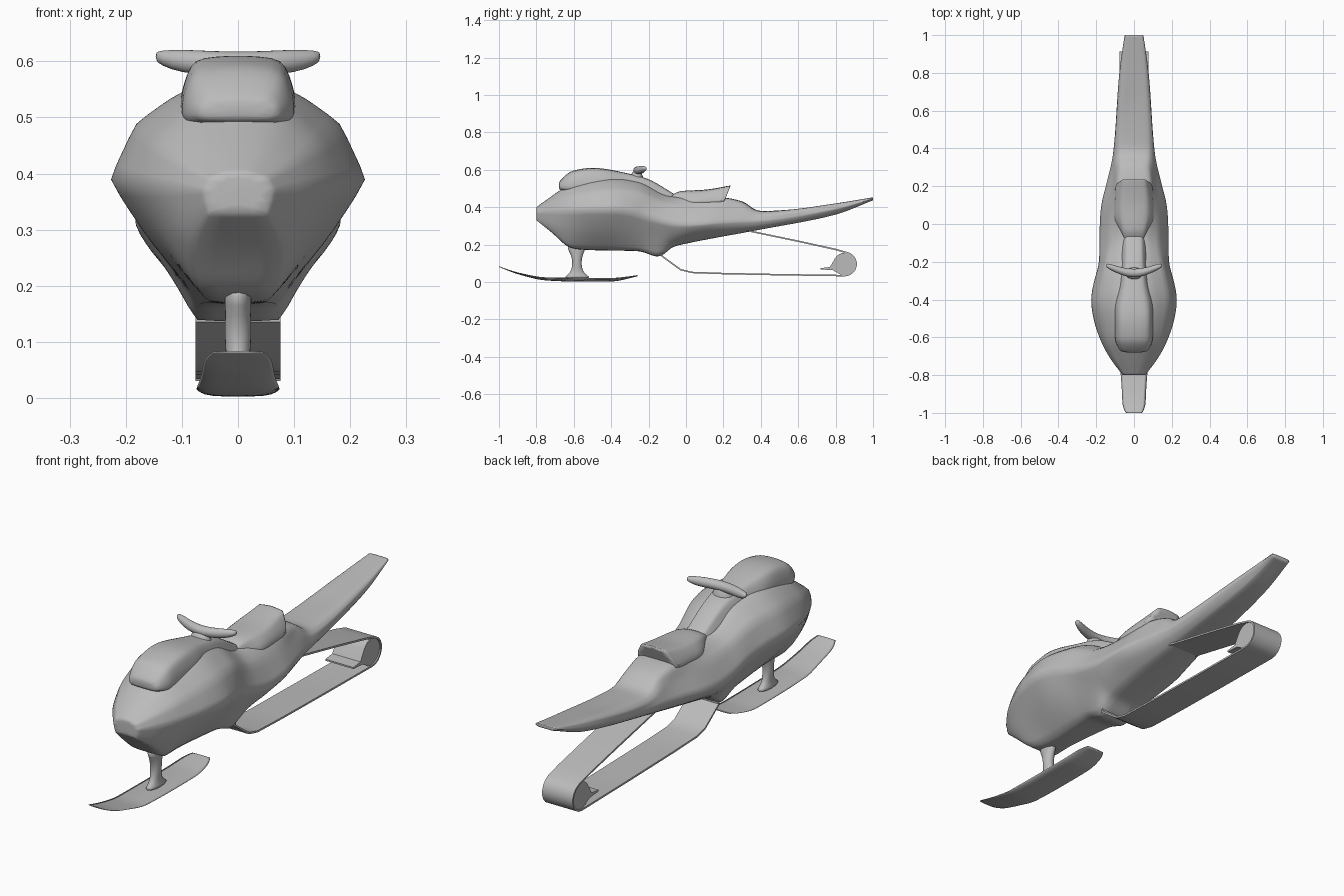
import bpy, bmesh, math

if "Cube" in bpy.data.objects:
    bpy.data.objects.remove(bpy.data.objects["Cube"], do_unlink=True)

grey = bpy.data.materials.new("plain grey")
grey.use_nodes = True
grey.diffuse_color = (0.5, 0.5, 0.5, 1)
grey.node_tree.nodes["Principled BSDF"].inputs["Base Color"].default_value = grey.diffuse_color


def slope(keys, i, c):
    """Monotone tangent of column c at key i."""
    if i == 0 or i == len(keys) - 1:
        j = max(i, 1)
        return (keys[j][c] - keys[j - 1][c]) / (keys[j][0] - keys[j - 1][0])
    a = (keys[i][c] - keys[i - 1][c]) / (keys[i][0] - keys[i - 1][0])
    b = (keys[i + 1][c] - keys[i][c]) / (keys[i + 1][0] - keys[i][0])
    return 0 if a * b <= 0 else 2 * a * b / (a + b)


def sample(keys, t, c):
    """Smooth value of column c at position t."""
    t = min(max(t, keys[0][0]), keys[-1][0])
    i = 0
    while i < len(keys) - 2 and t > keys[i + 1][0]:
        i += 1
    p, q = keys[i], keys[i + 1]
    h = q[0] - p[0]
    u = (t - p[0]) / h
    v = 1 - u
    return (p[c] * (1 + 2 * u) * v * v + q[c] * (3 - 2 * u) * u * u
            + h * u * v * (slope(keys, i, c) * v - slope(keys, i + 1, c) * u))


def skin(name, rings, creases=None, cap_crease=0.0, levels=2):
    """Join equal rings of points into a closed, smoothed object."""
    bm = bmesh.new()
    layer = bm.edges.layers.float.new("crease_edge")
    rows = [[bm.verts.new(p) for p in ring] for ring in rings]
    n = len(rows[0])
    for a, b in zip(rows, rows[1:]):
        for i in range(n):
            j = (i + 1) % n
            bm.faces.new((a[i], a[j], b[j], b[i]))
        for i, value in (creases or {}).items():
            bm.edges.get((a[i], b[i]))[layer] = value
    for row in (rows[0], rows[-1]):
        bm.faces.new(row)
        for i in range(n):
            bm.edges.get((row[i], row[i - 1]))[layer] = cap_crease
    bmesh.ops.recalc_face_normals(bm, faces=bm.faces)
    mesh = bpy.data.meshes.new(name)
    bm.to_mesh(mesh)
    bm.free()
    mesh.materials.append(grey)
    obj = bpy.data.objects.new(name, mesh)
    bpy.context.collection.objects.link(obj)
    for poly in mesh.polygons:
        poly.use_smooth = True
    if levels:
        mod = obj.modifiers.new("smooth", "SUBSURF")
        mod.levels = mod.render_levels = levels
    return obj


def loft(name, rails, count, crease, cap_crease=0.8):
    """Mirrored loft along y through rails of (y, x, z); the last rail is the centre line."""
    start, end = rails[0][0][0], rails[0][-1][0]
    rings = []
    for k in range(count + 1):
        y = start + (end - start) * k / count
        half = [(sample(r, y, 1), y, sample(r, y, 2)) for r in rails]
        rings.append(half + [(-x, y, z) for x, y, z in reversed(half[:-1])])
    n = len(rings[0])
    creases = {}
    for i, value in enumerate(crease):
        creases[i] = creases[n - 1 - i] = value
    return skin(name, rings, creases, cap_crease)


def tube(name, rings, axis):
    """Elliptical rings of (x, y, z, radius_a, radius_b) stacked along x or z."""
    out = []
    for x, y, z, ra, rb in rings:
        ring = []
        for k in range(12):
            c, s = ra * math.cos(k * math.pi / 6), rb * math.sin(k * math.pi / 6)
            ring.append((x, y + c, z + s) if axis == "x" else (x + c, y + s, z))
        out.append(ring)
    return skin(name, out, levels=1)


# Hull and long tail
keel = [(-.8, .05, .33), (-.7, .08, .25), (-.62, .065, .18), (-.5, .05, .17), (-.25, .07, .165),
        (-.14, .075, .13), (-.08, .075, .185), (0, .075, .205), (.37, .065, .275), (.8, .05, .36), (1, .035, .437)]
chine = [(-.8, .055, .345), (-.7, .11, .29), (-.58, .135, .27), (-.4, .155, .27), (-.2, .125, .24),
         (-.08, .14, .235), (.05, .155, .265), (.37, .1, .295), (.8, .068, .375), (1, .045, .44)]
beam = [(-.8, .06, .37), (-.7, .135, .38), (-.6, .185, .385), (-.5, .217, .39), (-.4, .23, .39),
        (-.3, .213, .38), (-.2, .187, .345), (0, .183, .305), (.1, .175, .31), (.2, .15, .32),
        (.38, .11, .325), (.8, .078, .39), (1, .05, .445)]
shoulder = [(-.8, .05, .39), (-.7, .115, .43), (-.6, .155, .46), (-.4, .183, .49), (-.28, .165, .485),
            (-.1, .13, .42), (.1, .125, .395), (.3, .1, .39), (.38, .1, .355), (.8, .073, .41), (1, .047, .45)]
deck = [(-.8, .02, .4), (-.7, .06, .465), (-.6, .085, .52), (-.4, .1, .55), (-.25, .08, .53),
        (-.08, .07, .455), (.2, .09, .45), (.32, .075, .42), (.38, .08, .375), (.8, .06, .42), (1, .04, .452)]
spine = [(-.8, 0, .4), (-.7, 0, .475), (-.6, 0, .54), (-.4, 0, .57), (-.25, 0, .545), (-.08, 0, .46),
         (.2, 0, .452), (.32, 0, .427), (.38, 0, .38), (.6, 0, .39), (.8, 0, .42), (1, 0, .453)]
loft("hull", [keel, chine, beam, shoulder, deck, spine], 45, (.6, .1, .65, .5, .3))

# Raised hood pod running back into the tank neck
pod_base = [(-.68, .065, .495), (-.62, .1, .48), (-.45, .105, .49), (-.3, .08, .5), (-.2, .075, .48), (-.06, .06, .43)]
pod_side = [(-.68, .07, .515), (-.62, .1, .535), (-.45, .103, .55), (-.3, .07, .545), (-.2, .06, .515), (-.06, .05, .45)]
pod_edge = [(-.68, .05, .53), (-.62, .078, .582), (-.5, .08, .605), (-.3, .05, .575), (-.2, .045, .545), (-.06, .04, .465)]
pod_top = [(-.68, 0, .535), (-.62, 0, .595), (-.5, 0, .613), (-.3, 0, .58), (-.22, 0, .56), (-.06, 0, .47)]
loft("hood_pod", [pod_base, pod_side, pod_edge, pod_top], 20, (.3, .1, .3), .3)

# Saddle with an undercut raised rear lip
seat_base = [(-.09, .05, .42), (.05, .11, .41), (.24, .105, .42)]
seat_side = [(-.09, .05, .44), (.05, .1, .45), (.24, .088, .465)]
seat_edge = [(-.09, .045, .455), (-.03, .06, .478), (.1, .07, .488), (.24, .06, .512)]
seat_top = [(-.09, 0, .46), (-.03, 0, .49), (.1, 0, .496), (.24, 0, .518)]
seat = loft("seat", [seat_base, seat_side, seat_edge, seat_top], 14, (.3, .2, .4))
for v in seat.data.vertices:
    if v.co.y > .2:
        v.co.y -= (.518 - v.co.z) * .4

# Handlebar and its stem
bar = [(.147, -.22, .609, .008, .007), (.138, -.222, .606, .015, .014), (.1, -.238, .6, .019, .022),
       (.05, -.255, .597, .022, .022)]
tube("handlebar", bar + [(0, -.262, .596, .024, .022)] + [(-r[0],) + r[1:] for r in reversed(bar)], "x")
tube("handlebar_stem", [(0, -.265, .53, .065, .05), (0, -.265, .565, .045, .035), (0, -.262, .6, .04, .02)], "z")

# Front ski: shallow keel, thin edges, upturned tip
ski_keel = [(-1, .03, .08), (-.9, .04, .042), (-.75, .055, .008), (-.6, .06, .002), (-.4, .055, .002), (-.26, .035, .03)]
ski_edge = [(-1, .045, .083), (-.97, .061, .07), (-.85, .068, .038), (-.75, .075, .02), (-.4, .076, .016),
            (-.3, .065, .028), (-.26, .045, .036)]
ski_top = [(-1, 0, .085), (-.9, 0, .052), (-.75, 0, .027), (-.4, 0, .024), (-.26, 0, .037)]
loft("front_ski", [ski_keel, ski_edge, ski_top], 24, (.2, .8))

# Ski strut, flared at both ends
tube("ski_strut", [(0, -.585, .2, .03, .06), (0, -.585, .165, .023, .043), (0, -.583, .13, .025, .027),
                   (0, -.583, .09, .024, .025), (0, -.583, .055, .02, .034), (0, -.583, .035, .024, .055),
                   (0, -.58, .018, .03, .085)], "z")


def extrude_x(name, outline, half, levels, cap_crease):
    """Extrude a (y, z) outline across x."""
    return skin(name, [[(x, y, z) for y, z in outline] for x in (-half, half)], {}, cap_crease, levels)


# Track belt: a ribbon around the rear wheel and up into the hull
path = [(.28, .29), (.36, .272), (.6, .222), (.8, .178)]
path += [(.848 + .066 * math.sin(a), .096 + .066 * math.cos(a))
         for a in (math.radians(d) for d in range(20, 181, 20))]
path += [(.5, .035), (.2, .041), (.03, .047), (-.03, .062), (-.08, .098), (-.13, .135), (-.13, .175)]
inner = []
for i, (y, z) in enumerate(path):
    (ya, za), (yb, zb) = path[max(i - 1, 0)], path[min(i + 1, len(path) - 1)]
    length = math.hypot(yb - ya, zb - za)
    inner.append((y + .008 * (zb - za) / length, z - .008 * (yb - ya) / length))
belt = extrude_x("track_belt", path + inner[::-1], .076, 0, 0)

# Rear track wheel with a pointed guide arm
wheel = [(.848 + .06 * math.sin(a), .096 + .06 * math.cos(a))
         for a in (math.radians(d) for d in range(-60, 211, 15))]
wheel += [(.785, .063), (.72, .067), (.72, .074), (.77, .08)]
drum = extrude_x("track_wheel", wheel, .07, 0, 0)

# Crisp rims on the extruded parts
bpy.ops.object.select_all(action="DESELECT")
for obj in (belt, drum):
    obj.select_set(True)
    bpy.context.view_layer.objects.active = obj
bpy.ops.object.shade_smooth_by_angle(angle=math.radians(35))
